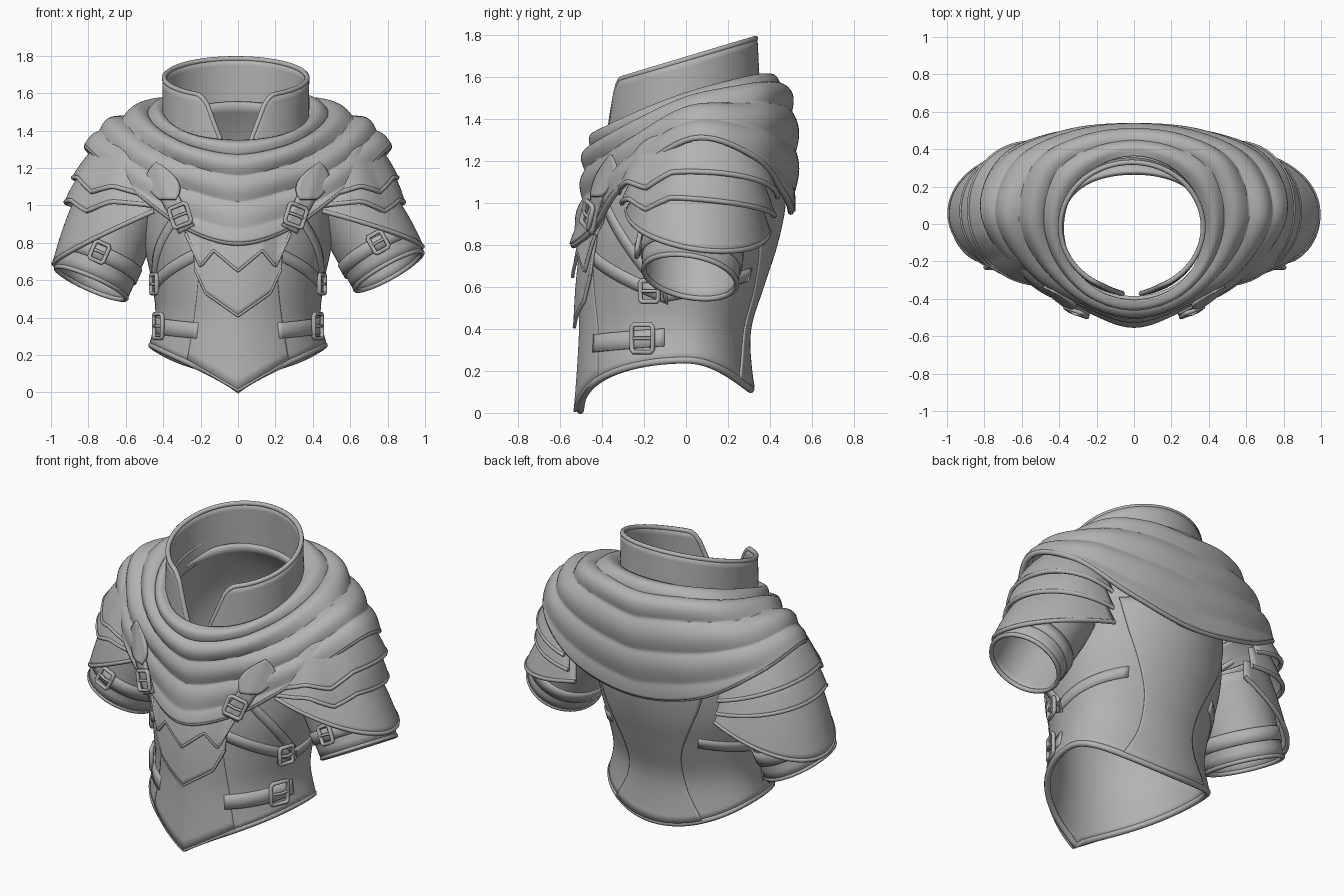
import bpy, bmesh, math
from math import sin, cos, pi, radians
from mathutils import Vector as V

if "Cube" in bpy.data.objects:
    bpy.data.objects.remove(bpy.data.objects["Cube"])

grey = bpy.data.materials.new("armour grey")
grey.diffuse_color = (0.45, 0.45, 0.45, 1)
grey.use_nodes = True
grey.node_tree.nodes["Principled BSDF"].inputs["Base Color"].default_value = grey.diffuse_color


# ---------- helpers ----------
def spline(keys, t):
    """Smooth curve through evenly spaced keys, t in 0..1."""
    n = len(keys) - 1
    f = min(max(t, 0), 1) * n
    i = min(int(f), n - 1)
    f -= i
    b, c = keys[i], keys[i + 1]
    a = keys[i - 1] if i else 2 * b - c
    d = keys[i + 2] if i + 2 <= n else 2 * c - b
    return b + (c - a) * f / 2 + (2 * a - 5 * b + 4 * c - d) * f**2 / 2 + (3 * b - a - 3 * c + d) * f**3 / 2


def linear(pts, x):
    for (x0, y0), (x1, y1) in zip(pts, pts[1:]):
        if x <= x1:
            return y0 + (y1 - y0) * (x - x0) / (x1 - x0)
    return pts[-1][1]


def finish(ob, angle=40):
    ob.data.materials.append(grey)
    bpy.context.view_layer.objects.active = ob
    bpy.ops.object.select_all(action='DESELECT')
    ob.select_set(True)
    bpy.ops.object.shade_smooth_by_angle(angle=radians(angle))


def sheet(name, fn, nu, nv, thick=0.015, closed=False, push=None):
    """Grid surface from fn(u, v), given a thickness; push moves it along its normals."""
    bm = bmesh.new()
    cols = nu if closed else nu + 1
    g = [[bm.verts.new(fn(i / nu, j / nv)) for j in range(nv + 1)] for i in range(cols)]
    for i in range(nu):
        a, b = g[i], g[(i + 1) % cols]
        for j in range(nv):
            bm.faces.new((a[j], b[j], b[j + 1], a[j + 1]))
    bm.normal_update()
    if push:
        for i in range(cols):
            for j in range(nv + 1):
                v = g[i][j]
                out = 1 if v.normal.dot(v.co - V((0, 0, 0.9))) > 0 else -1
                v.co += v.normal * out * push(i / nu, j / nv)
    me = bpy.data.meshes.new(name)
    bm.to_mesh(me)
    bm.free()
    ob = bpy.data.objects.new(name, me)
    bpy.context.collection.objects.link(ob)
    finish(ob)
    m = ob.modifiers.new("thickness", 'SOLIDIFY')
    m.thickness, m.offset = thick, 0


def bead(name, pts, r, cyclic=False):
    """Round cord along points."""
    cu = bpy.data.curves.new(name, 'CURVE')
    cu.dimensions, cu.bevel_depth, cu.bevel_resolution = '3D', r, 2
    cu.use_fill_caps = True
    sp = cu.splines.new('POLY')
    sp.points.add(len(pts) - 1)
    for p, q in zip(sp.points, pts):
        p.co = (*q, 1)
    sp.use_cyclic_u = cyclic
    bpy.context.collection.objects.link(bpy.data.objects.new(name, cu))
    cu.materials.append(grey)


def buckle(name, c, n, up, w, h):
    n = n.normalized()
    side = up.cross(n).normalized()
    up = n.cross(side)
    c = c + n * 0.012
    k = [(-1, -.8), (-.8, -1), (.8, -1), (1, -.8), (1, .8), (.8, 1), (-.8, 1), (-1, .8)]
    bead(name + "_frame", [c + side * w * a + up * h * b for a, b in k], 0.012, True)
    bead(name + "_prong", [c - side * w, c + n * 0.012, c + side * w], 0.008)


def flip(p, s):
    return V((p.x * s, p.y, p.z))


# ---------- torso shell: half width, front depth, back depth every 0.2 up ----------
BODY = [V(k) for k in ((.50, .505, .33), (.475, .49, .295), (.43, .48, .29), (.45, .48, .35), (.49, .47, .415),
                       (.49, .45, .455), (.46, .42, .45), (.40, .37, .37), (.365, .35, .24))]


def body(a, z, off=0):
    w, f, b = spline(BODY, z / 1.6)
    return V(((w + off) * sin(a), -(f + off) * cos(a) if cos(a) > 0 else -(b + off) * cos(a), z))


def body_hem(a):
    return 0.24 * abs(sin(a))**0.8 if cos(a) > 0 else 0.24 - 0.14 * cos(a)**2


def torso(u, v):
    a = u * 2 * pi
    z0 = body_hem(a) + 0.012
    return body(a, z0 + (1.42 - .13 * cos(a) - z0) * v)


sheet("torso", torso, 96, 32, 0.025, True)
bead("torso_hem", [torso(i / 96, 0) for i in range(96)], 0.018, True)

# back plate, narrow at the waist
BACK = [V((k, 0, 0)) for k in (.62, .45, .42, .55, .72, .85)]


def back(u, v):
    a = pi + (2 * u - 1) * spline(BACK, v).x
    z0 = body_hem(a) + 0.02
    return body(a, z0 + (1.1 - z0) * v, 0.014)


sheet("back_plate", back, 32, 24, 0.014)


# ---------- layered front plates ----------
def front_plate(name, hem, top, wt, wb, off):
    def fn(u, v):
        s = 2 * u - 1
        z1 = linear(hem, abs(s) * wb)
        x = s * (wt + (wb - wt) * v * v)
        z = top + (z1 - top) * v
        p = body(math.asin(x / spline(BODY, z / 1.6).x), z)
        return V((x, p.y - off * v - 0.006 - 0.016 * (1 - abs(x) / 0.3), z))
    sheet(name, fn, 64, 14, 0.014)
    bead(name + "_trim", [fn(i / 64, 1) for i in range(65)], 0.009)


front_plate("long_front_plate", [(0, .012), (.27, .17)], .85, .20, .27, .002)
front_plate("middle_front_plate", [(0, .41), (.17, .53), (.23, .66)], .9, .24, .23, .03)
front_plate("upper_front_plate", [(0, .65), (.13, .76), (.2, .675), (.28, .85)], .96, .29, .28, .04)

# ---------- draped cowl ----------
NECK = [V((.38 * sin(i * pi / 6) - 0, -.02 - .38 * cos(i * pi / 6), 1.47 - .13 * cos(i * pi / 6))) for i in range(7)]
ROLL = [V(k) for k in ((0, -.46, 1.22), (.25, -.385, 1.27), (.43, -.21, 1.37), (.51, .03, 1.475),
                       (.45, .30, 1.53), (.26, .43, 1.53), (0, .47, 1.51))]
DRAPE = [V(k) for k in ((0, -.48, 1.02), (.28, -.395, 1.09), (.52, -.26, 1.24), (.68, .03, 1.42),
                        (.60, .33, 1.38), (.34, .47, 1.29), (0, .51, 1.25))]
HEM = [V(k) for k in ((0, -.535, .80), (.28, -.435, .885), (.56, -.30, 1.09), (.80, .03, 1.31),
                      (.72, .33, 1.22), (.42, .47, 1.04), (0, .50, .96))]
RINGS = [[flip(r[1], -1), *r, flip(r[5], -1)] for r in (NECK, ROLL, DRAPE, HEM)]


def cowl(u, v):
    t = 1 - abs(2 * u - 1)
    return flip(spline([spline(r, (1 + 6 * t) / 8) for r in RINGS], v), 1 if u <= 0.5 else -1)


def folds(u, v):
    wave = 4.2 * v + 0.25 * cos(4 * pi * u) * v + 0.15 * sin(6 * pi * abs(u - .5)) * v
    soft = 0.75 + 0.25 * sin(2 * pi * u)**2
    return 0.038 * soft * abs(sin(pi * wave)) * (1 - 0.75 * v**2) + 0.006


sheet("cowl", cowl, 112, 64, 0.016, True, folds)
bead("cowl_hem", [cowl(i / 112, 1) for i in range(112)], 0.016, True)


# ---------- open collar ----------
def collar(u, v):
    gap = 0.13 + 0.28 * v
    a = gap + u * (2 * pi - 2 * gap)
    y = -.015 - (.36 - .015 * v) * cos(a)
    corner = 0.05 * max(0, 1 - min(u, 1 - u) / 0.03)**2 * v
    return V((.382 * sin(a) - .012, y, (1.38 + .31 * y) * (1 - v) + (1.685 + .3 * y) * v - corner))


sheet("collar", collar, 80, 8, 0.022)
edge = [collar(0, i / 8) for i in range(8)] + [collar(i / 80, 1) for i in range(81)]
bead("collar_trim", edge + [collar(1, 1 - i / 8) for i in range(1, 9)], 0.014)


# ---------- shoulders, sleeves and straps, both sides ----------
def arc(f, o, b, u):
    c = (f + b) / 2
    return c - (b - f) / 2 * cos(pi * u) + (o - c) * sin(pi * u)**0.9


for s, tag in ((1, "_right"), (-1, "_left")):
    up = s > 0    # the right arm is lifted slightly more
    # top and bottom edges of each shoulder plate: front, outer, back
    lames = {"upper": ((.47, -.26, 1.17), (.70, .06, 1.36), (.52, .38, 1.15),
                       (.48, -.32, 1.05), (.85 if up else .88, .06, 1.15), (.52, .435, 1.03)),
             "middle": ((.47, -.24, 1.12), (.78, .05, 1.23), (.52, .37, 1.08),
                        (.46, -.305, 1.00), (.885 if up else .92, .05, 1.02), (.50, .42, .94)),
             "lower": ((.47, -.23, 1.06), (.79 if up else .83, .04, 1.11), (.50, .35, 1.0),
                       (.45, -.28, .97), (.985, .05, .78 if up else .69), (.47, .395, .87))}
    for kind, pts in lames.items():
        p = [V(k) for k in pts]

        def lame(u, v):
            q = arc(*p[:3], u).lerp(arc(*p[3:], u), v)
            q += V((.01, 0, .008)) * sin(pi * v) * sin(pi * u)
            # pointed drop on the front of the plate
            if kind != "lower":
                q.z -= 0.06 * v * max(0, 1 - abs(u - .27) / .12)
            return flip(q, s)
        sheet(kind + "_shoulder_plate" + tag, lame, 44, 12, 0.016)
        bead(kind + "_shoulder_trim" + tag, [lame(i / 44, 1) for i in range(45)], 0.013)

    # sleeve with cuff band
    arm0, arm1 = V((.60, .05, 1.05)), V((.805, .02, .65) if up else (.785, .02, .585))
    axis = (arm1 - arm0 + V((.02, -.05, 0))).normalized()
    fore = (V((0, -1, 0)) + axis * axis.y).normalized()
    outer = fore.cross(axis)
    outer = outer if outer.x > 0 else -outer

    def sleeve(a, t, off=0):
        r = .225 - .02 * t + off
        return flip(arm0.lerp(arm1, t) + fore * cos(a) * (r + .02) + outer * sin(a) * r, s)
    sheet("sleeve" + tag, lambda u, v: sleeve(2 * pi * u, v), 48, 10, 0.016, True)
    sheet("cuff_band" + tag, lambda u, v: sleeve(2 * pi * u, .66 + .16 * v, .010), 48, 2, 0.014, True)
    bead("cuff_rim" + tag, [sleeve(2 * pi * i / 48, 1) for i in range(48)], 0.013, True)
    buckle("cuff_buckle" + tag, sleeve(.1, .74, .016), flip(fore, s), flip(-axis, s), .04, .05)

    # straps wrapped around the body
    for name, a0, a1, z0, z1, h in (("waist_strap", 28, 78, .33, .36, .042), ("rib_strap", 26, 80, .74, .55, .032),
                                    ("chest_strap", 36, 78, .98, .58, .036), ("side_strap", 78, 142, .56, .66, .03)):
        def strap(u, v):
            a = radians(a0 + (a1 - a0) * u)
            return flip(body(a, z0 + (z1 - z0) * u + h * (2 * v - 1), .014), s)
        sheet(name + tag, strap, 16, 2, 0.014)
    for name, a, z, w, h in (("waist_buckle", 66, .355, .055, .065), ("rib_buckle", 70, .58, .045, .05)):
        a = radians(a)
        buckle(name + tag, flip(body(a, z, .02), s), V((s * sin(a), -cos(a), 0)), V((0, 0, 1)), w, h)

    # chest tab: a pointed leaf above a buckled strap
    def leaf(u, v):
        k = (2 * u - 1) * (.085 * sin(pi * (.15 + .85 * v))**0.9 + .001)
        return flip(V((.375 + .06 * v + k, -.435 + .08 * v + .55 * k + .2 * abs(k), 1.03 + .2 * v)), s)
    sheet("chest_leaf" + tag, leaf, 8, 12, 0.018)

    def tab(u, v):
        return flip(V((.375 - .10 * v, -.415 - .05 * v, 1.06 - .19 * v)) + V((.04, .018, -.022)) * (2 * u - 1), s)
    sheet("chest_tab" + tag, tab, 4, 8, 0.018)
    buckle("chest_buckle" + tag, flip(V((.305, -.46, .945)), s), V((s * .4, -1, .1)), V((s * .4, 0, 1)), .052, .055)
